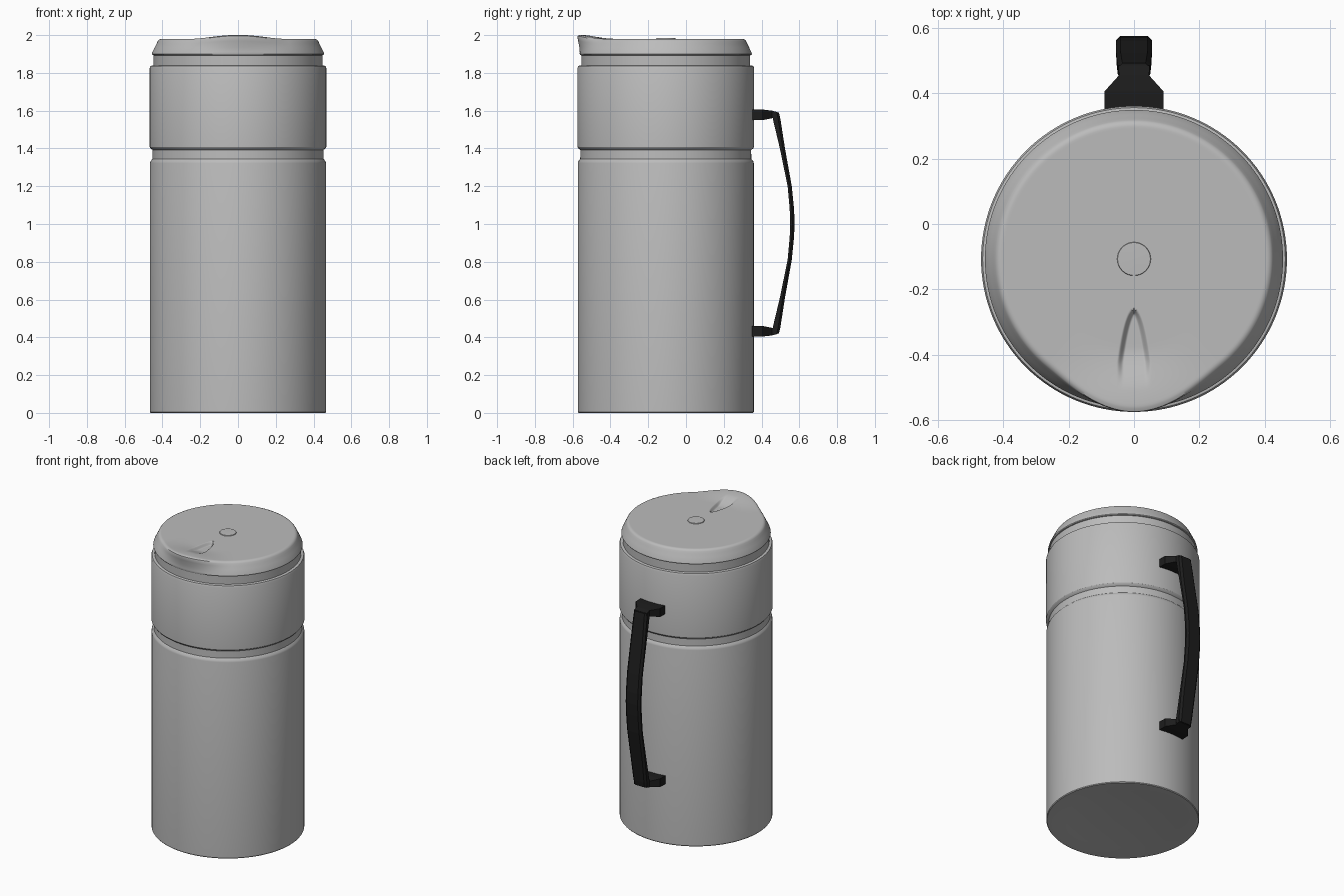
import bpy, bmesh, math

if "Cube" in bpy.data.objects:
    bpy.data.objects.remove(bpy.data.objects["Cube"])

CY = -0.107          # axis of the round body


def material(name, v):
    m = bpy.data.materials.new(name)
    m.diffuse_color = (v, v, v, 1)
    m.use_nodes = True
    m.node_tree.nodes["Principled BSDF"].inputs["Base Color"].default_value = m.diffuse_color
    return m


grey = material("grey metal", 0.5)
black = material("black plastic", 0.012)


def finish(name, bm, mat, smooth=None):
    bmesh.ops.recalc_face_normals(bm, faces=bm.faces)
    me = bpy.data.meshes.new(name)
    bm.to_mesh(me)
    bm.free()
    me.materials.append(mat)
    ob = bpy.data.objects.new(name, me)
    bpy.context.collection.objects.link(ob)
    if smooth:
        bpy.ops.object.select_all(action='DESELECT')
        ob.select_set(True)
        bpy.context.view_layer.objects.active = ob
        bpy.ops.object.shade_smooth_by_angle(angle=math.radians(smooth))
    return ob


def loft(bm, rings, caps=True):
    loops = [[bm.verts.new(p) for p in ring] for ring in rings]
    n = len(loops[0])
    for a, b in zip(loops, loops[1:]):
        for i in range(n):
            j = (i + 1) % n
            bm.faces.new((a[i], a[j], b[j], b[i]))
    if caps:
        bm.faces.new(loops[0])
        bm.faces.new(loops[-1])


def lathe(name, profile, mat, n=128):
    bm = bmesh.new()
    loft(bm, [[(r * math.sin(2 * math.pi * i / n), CY - r * math.cos(2 * math.pi * i / n), z)
               for i in range(n)] for r, z in profile])
    return finish(name, bm, mat, 25)


def sstep(a, b, x):
    t = min(1, max(0, (x - a) / (b - a)))
    return t * t * (3 - 2 * t)


# Body: dished base, belt groove, collar and narrow neck
lathe("body", [(0.05, 0.02), (0.2, 0.018), (0.35, 0.008), (0.44, 0.0), (0.462, 0.0),
               (0.466, 0.005), (0.466, 1.322), (0.463, 1.333), (0.453, 1.345),
               (0.452, 1.392), (0.463, 1.4), (0.468, 1.408), (0.468, 1.825),
               (0.463, 1.837), (0.447, 1.84), (0.447, 1.91)], grey)


# Lid: rings deformed into a pouring spout and a channel at the front
def lid_point(r, z, push, phi):
    bump = 1 - sstep(0.0, 0.68, abs(phi))
    out = r + 0.047 * bump * push
    x, v = out * math.sin(phi), out * math.cos(phi)
    h = z
    if z > 1.93:
        h += 0.021 * bump * sstep(0.27, 0.455, out) * sstep(1.93, 1.97, z)
    t = v - 0.156
    if t > 0 and z > 1.97:
        w = 0.052 * min(1, t / 0.16) ** 0.42
        h -= 0.02 * sstep(0, 0.02, w - abs(x)) * (1 - sstep(0.27, 0.40, v))
    return (x, CY - v, h)


lid_rings = [(0.447, 1.893, 0), (0.453, 1.895, 0), (0.456, 1.9, 0), (0.453, 1.91, 0.05),
             (0.441, 1.935, 0.35), (0.431, 1.955, 0.7), (0.425, 1.968, 0.92),
             (0.42, 1.975, 1), (0.412, 1.979, 0.97)]
for k in range(1, 45):
    f = k / 44
    lid_rings.append((0.412 - f * 0.262, 1.98, 0.97 * (1 - f)))
N = 300
angles = []
for i in range(N):
    t = 2 * i / N - 1
    angles.append(math.pi * (0.35 * t + 0.65 * t ** 3))
bm = bmesh.new()
loft(bm, [[lid_point(r, z, p, a) for a in angles] for r, z, p in lid_rings], caps=False)
finish("lid", bm, grey, 40)

# Push button sitting in a small ring groove
lathe("lid_button", [(0.1505, 1.98), (0.147, 1.966), (0.141, 1.966), (0.137, 1.977),
                     (0.115, 1.98), (0.114, 1.978), (0.052, 1.978), (0.05, 1.984),
                     (0.01, 1.985)], grey)

# Handle mounts: tapering blocks, mirrored top and bottom
MID = 1.005
for name, s in (("upper_handle_mount", 1), ("lower_handle_mount", -1)):
    bm = bmesh.new()
    rings = []
    for y, w, lo, hi in ((0.33, 0.091, 1.55, 1.606), (0.405, 0.091, 1.55, 1.606),
                         (0.455, 0.046, 1.56, 1.6), (0.485, 0.048, 1.56, 1.592)):
        rings.append([(x, y, MID + s * (z - MID))
                      for x, z in ((-w, lo), (w, lo), (w, hi), (-w, hi))])
    loft(bm, rings)
    finish(name, bm, black)

# Handle grip: bowed bar with chamfered outer edges
half = [(0.455, 0.492, 1.59, 0.048), (0.46, 0.5, 1.555, 0.05), (0.497, 0.524, 1.4, 0.054),
        (0.538, 0.56, 1.2, 0.055), (0.549, 0.572, 1.08, 0.055)]
path = half + [(0.551, 0.575, MID, 0.055)] + [(a, b, 2 * MID - z, w) for a, b, z, w in reversed(half)]
bm = bmesh.new()
loft(bm, [[(-w, a, z), (w, a, z), (w, b - 0.012, z), (w - 0.013, b, z),
           (0.013 - w, b, z), (-w, b - 0.012, z)] for a, b, z, w in path])
finish("handle_grip", bm, black)
